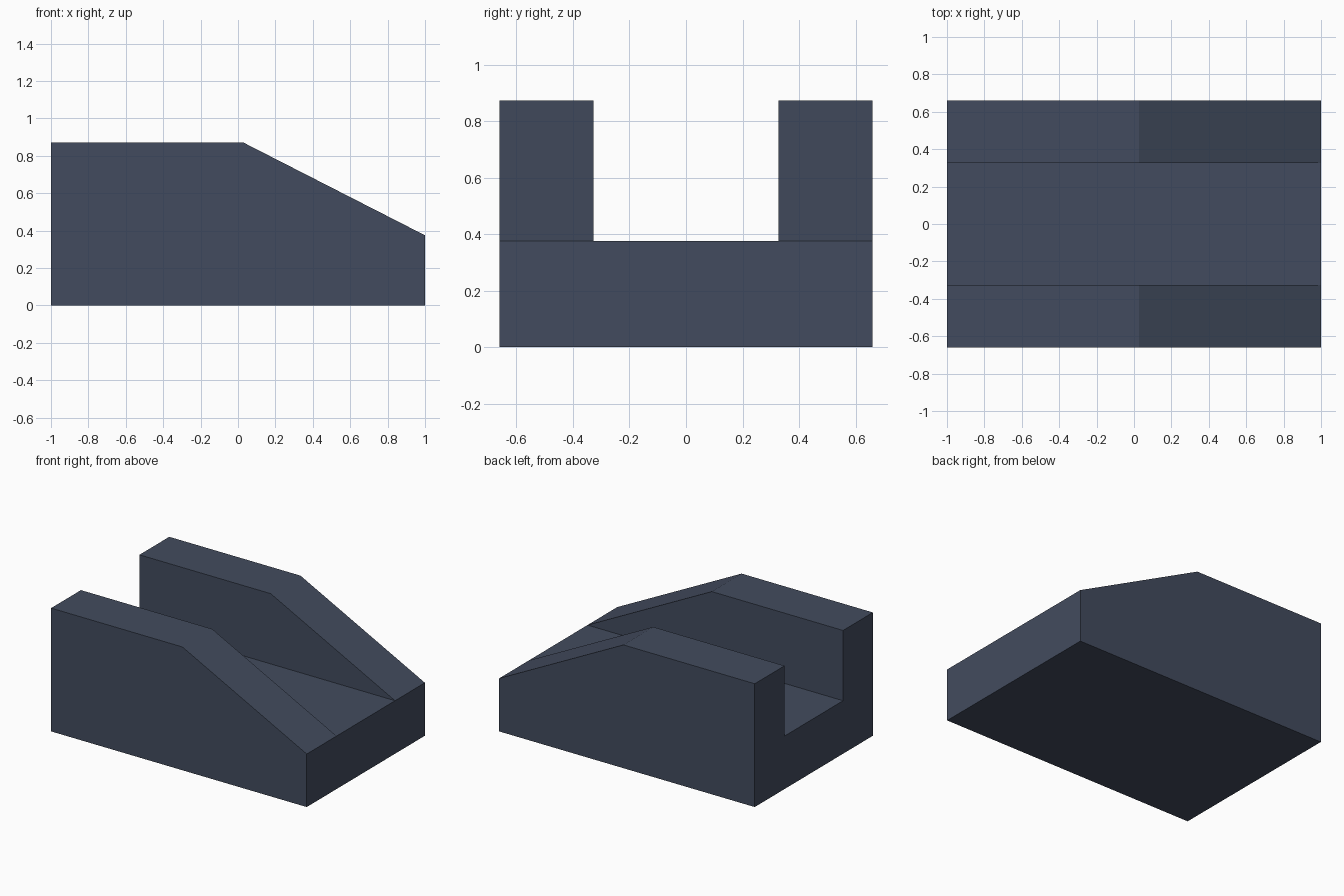
import bpy, bmesh

if "Cube" in bpy.data.objects:
    bpy.data.objects.remove(bpy.data.objects["Cube"])

HALF_W, HALF_GAP = 0.66, 0.327      # outer half width, channel half width
FLOOR, TOP = 0.375, 0.872           # channel floor and wall top heights
STATIONS = [(-1.0, TOP), (0.027, TOP), (1.0, FLOOR)]  # x, wall height


def u_section(bm, x, top):
    """U-shaped cross-section at x, mirrored about y = 0."""
    half = [(HALF_W, 0), (HALF_W, top), (HALF_GAP, top), (HALF_GAP, FLOOR)]
    pts = half + [(-y, z) for y, z in reversed(half)]
    return [bm.verts.new((x, y, z)) for y, z in pts]


bm = bmesh.new()
rings = [u_section(bm, x, top) for x, top in STATIONS]

# skin between the sections, then close both ends
for a, b in zip(rings, rings[1:]):
    for i in range(len(a)):
        j = (i + 1) % len(a)
        bm.faces.new((a[i], a[j], b[j], b[i]))
bm.faces.new(rings[0])
bm.faces.new(rings[-1])

# walls run out flush with the floor at the low end
bmesh.ops.remove_doubles(bm, verts=bm.verts[:], dist=1e-4)
# merge coplanar strips into single flat faces
bmesh.ops.dissolve_limit(bm, angle_limit=0.01, verts=bm.verts[:], edges=bm.edges[:])
bmesh.ops.recalc_face_normals(bm, faces=bm.faces[:])

mesh = bpy.data.meshes.new("channel_block")
bm.to_mesh(mesh)
bm.free()

slate = bpy.data.materials.new("dark slate blue")
slate.diffuse_color = (0.055, 0.071, 0.112, 1)
slate.use_nodes = True
slate.node_tree.nodes["Principled BSDF"].inputs["Base Color"].default_value = slate.diffuse_color
mesh.materials.append(slate)
block = bpy.data.objects.new("sloped_channel_block", mesh)
bpy.context.collection.objects.link(block)
